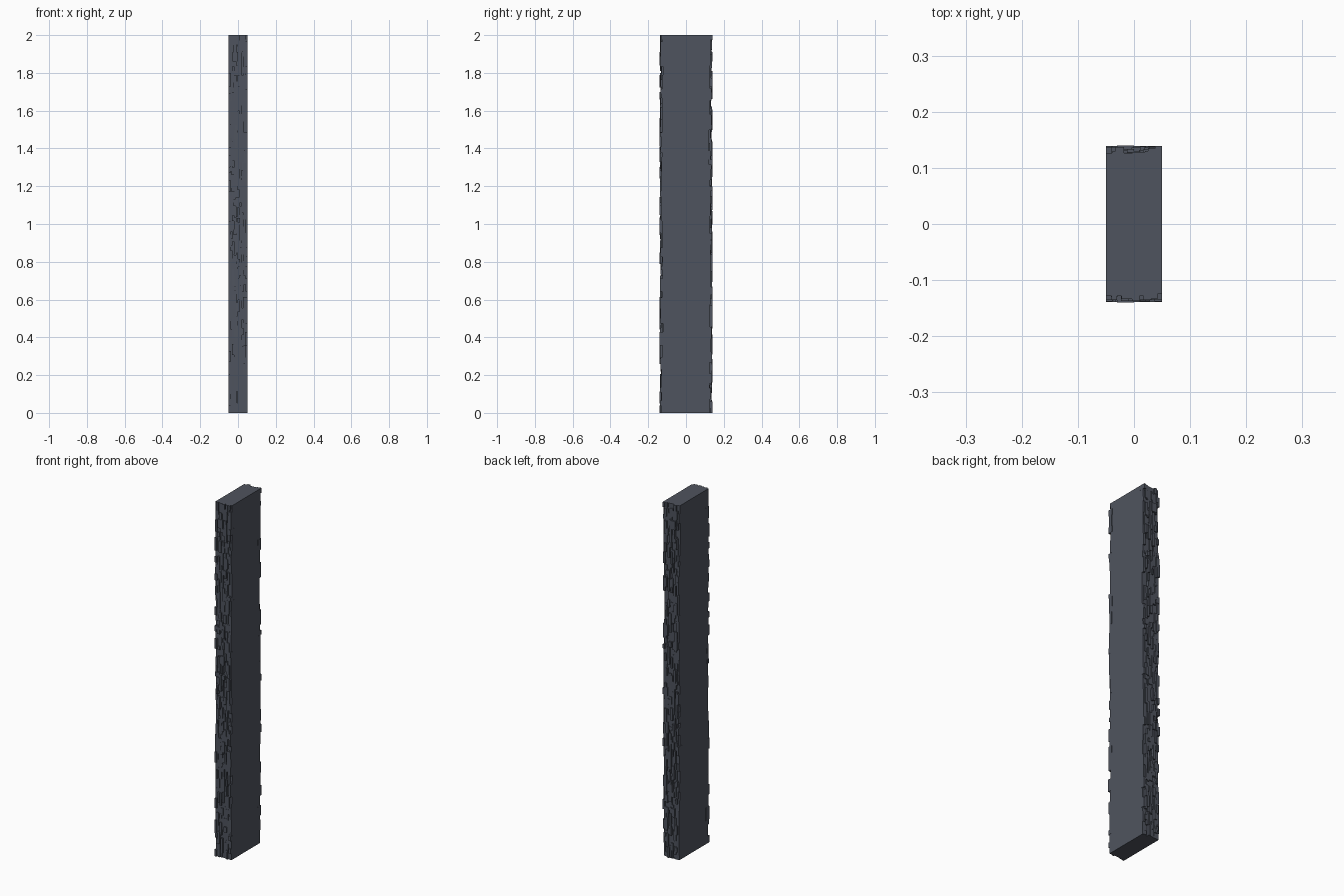
import bpy, bmesh, math, random

if "Cube" in bpy.data.objects:
    bpy.data.objects.remove(bpy.data.objects["Cube"])

random.seed(7)
H, HX, HY = 2.0, 0.05, 0.14

slate = bpy.data.materials.new("dark slate")
slate.diffuse_color = (0.078, 0.088, 0.112, 1)
slate.use_nodes = True
slate.node_tree.nodes["Principled BSDF"].inputs["Base Color"].default_value = slate.diffuse_color


def finish(bm, name):
    bmesh.ops.recalc_face_normals(bm, faces=bm.faces)
    me = bpy.data.meshes.new(name)
    bm.to_mesh(me)
    bm.free()
    me.materials.append(slate)
    ob = bpy.data.objects.new(name, me)
    bpy.context.collection.objects.link(ob)
    return ob


def box(bm, x0, x1, y0, y1, z0, z1):
    v = [bm.verts.new((x, y, z)) for z in (z0, z1)
         for x, y in ((x0, y0), (x1, y0), (x1, y1), (x0, y1))]
    for f in ((3, 2, 1, 0), (4, 5, 6, 7), (0, 1, 5, 4),
              (1, 2, 6, 5), (2, 3, 7, 6), (3, 0, 4, 7)):
        bm.faces.new([v[i] for i in f])


def edge(z, side, phase):
    """Gently wavering half width of the slab at height z."""
    return 0.127 + 0.004 * math.sin(5.2 * z + phase + side) \
        + 0.002 * math.sin(13 * z + 2 * phase)


def layer(name, x0, x1, phase):
    """A full-height slab whose two long edges waver."""
    bm = bmesh.new()
    n = 40
    zs = [H * i / n for i in range(n + 1)]
    loop = [(edge(z, 1, phase), z) for z in zs]
    loop += [(-edge(z, -1, phase), z) for z in reversed(zs)]
    a = [bm.verts.new((x0, y, z)) for y, z in loop]
    b = [bm.verts.new((x1, y, z)) for y, z in loop]
    m = len(loop)
    bm.faces.new(a)
    bm.faces.new(b)
    for i in range(m):
        j = (i + 1) % m
        bm.faces.new((a[i], a[j], b[j], b[i]))
    finish(bm, name)


# Main slab, made of three bedded layers
cuts = [-0.0497, -0.018, 0.02, 0.0497]
for i in range(3):
    layer("slab_layer_%d" % (i + 1), cuts[i], cuts[i + 1], 1.3 * i)

# Split-stone chips in thin vertical courses along both narrow edges
columns = [-HX, -0.039, -0.031, -0.021, -0.010, -0.002, 0.009, 0.019, 0.028, 0.039, HX]
for side, name in ((-1, "front_edge_chips"), (1, "back_edge_chips")):
    bm = bmesh.new()
    for c in range(len(columns) - 1):
        outer_course = c in (0, len(columns) - 2)
        z = 0.0
        while z < H:
            h = random.uniform(0.02, 0.075)
            top = min(z + h, H)
            if H - top < 0.015:
                top = H
            # some gaps leave the bare slab edge visible
            if random.random() < (0.55 if outer_course else 0.82):
                out = random.uniform(0.126, HY - 0.001)
                if random.random() < 0.12:
                    out = HY - 0.001
                inn = random.uniform(0.102, 0.122)
                grow = random.uniform(0, 0.003)
                x0 = max(-HX, columns[c] - grow)
                x1 = min(HX, columns[c + 1] + grow)
                box(bm, x0, x1, side * inn, side * out, z, top)
            z = top
    # the widest chips set the overall depth
    box(bm, -0.03, 0.0, side * 0.11, side * HY, 1.86, 1.91)
    finish(bm, name)
